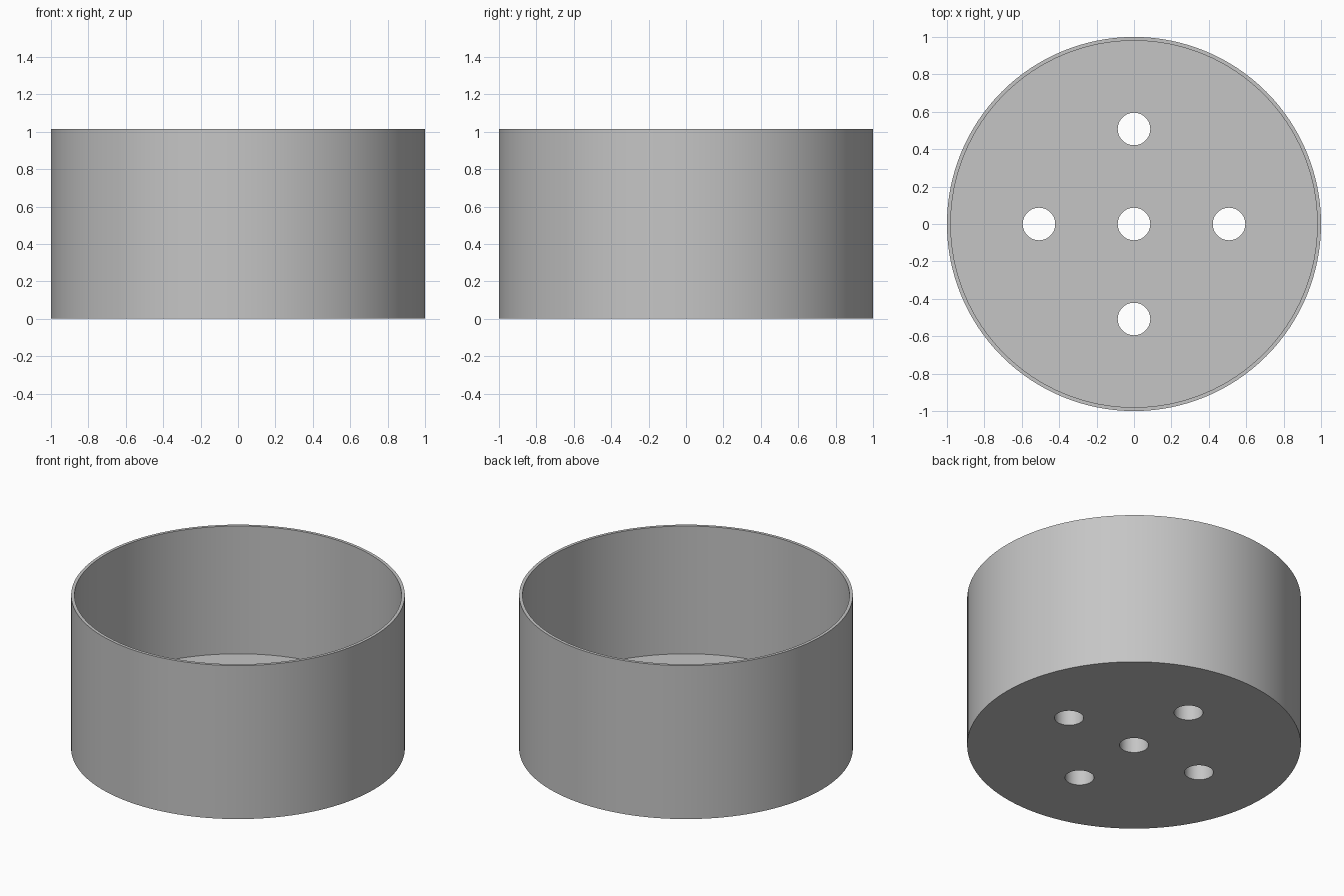
import bpy, bmesh, math

if "Cube" in bpy.data.objects:
    bpy.data.objects.remove(bpy.data.objects["Cube"])

HEIGHT, OUTER, INNER, FLOOR = 1.015, 1.0, 0.98, 0.17
HOLE_R, HOLE_OFFSET = 0.087, 0.508

grey = bpy.data.materials.new("light grey")
grey.diffuse_color = (0.56, 0.56, 0.56, 1)
grey.use_nodes = True
grey.node_tree.nodes["Principled BSDF"].inputs["Base Color"].default_value = grey.diffuse_color


def cylinder(name, radius, z0, z1, sides, x=0, y=0):
    bpy.ops.mesh.primitive_cylinder_add(vertices=sides, radius=radius, depth=z1 - z0,
                                        location=(x, y, (z0 + z1) / 2))
    ob = bpy.context.object
    ob.name = name
    return ob


# Round pot: a spun profile of outer wall, rim, inner wall and thick floor
SIDES = 128
profile = [(OUTER, 0), (OUTER, HEIGHT), (INNER, HEIGHT), (INNER, FLOOR)]
bm = bmesh.new()
rings = [[bm.verts.new((r * math.cos(2 * math.pi * i / SIDES),
                        r * math.sin(2 * math.pi * i / SIDES), z))
          for i in range(SIDES)] for r, z in profile]
for a, b in zip(rings, rings[1:]):
    for i in range(SIDES):
        j = (i + 1) % SIDES
        bm.faces.new((a[i], a[j], b[j], b[i]))
bm.faces.new(rings[0][::-1])   # underside
bm.faces.new(rings[-1])        # inside floor
bmesh.ops.recalc_face_normals(bm, faces=bm.faces)
mesh = bpy.data.meshes.new("pot")
bm.to_mesh(mesh)
bm.free()
pot = bpy.data.objects.new("pot", mesh)
bpy.context.collection.objects.link(pot)
mesh.materials.append(grey)

# Drain holes: one in the middle and four around it
spots = [(0, 0), (HOLE_OFFSET, 0), (-HOLE_OFFSET, 0), (0, HOLE_OFFSET), (0, -HOLE_OFFSET)]
for x, y in spots:
    cutter = cylinder("hole_cutter", HOLE_R, -0.1, FLOOR + 0.1, 48, x, y)
    cutter.hide_render = True
    cutter.data.materials.append(grey)
    mod = pot.modifiers.new("drain_hole", 'BOOLEAN')
    mod.operation = 'DIFFERENCE'
    mod.solver = 'EXACT'
    mod.object = cutter
    bpy.context.view_layer.objects.active = pot
    bpy.ops.object.modifier_apply(modifier=mod.name)
    bpy.data.objects.remove(cutter, do_unlink=True)

# Smooth round walls with crisp rims
bpy.ops.object.select_all(action='DESELECT')
pot.select_set(True)
bpy.context.view_layer.objects.active = pot
bpy.ops.object.shade_smooth_by_angle(angle=math.radians(30))
